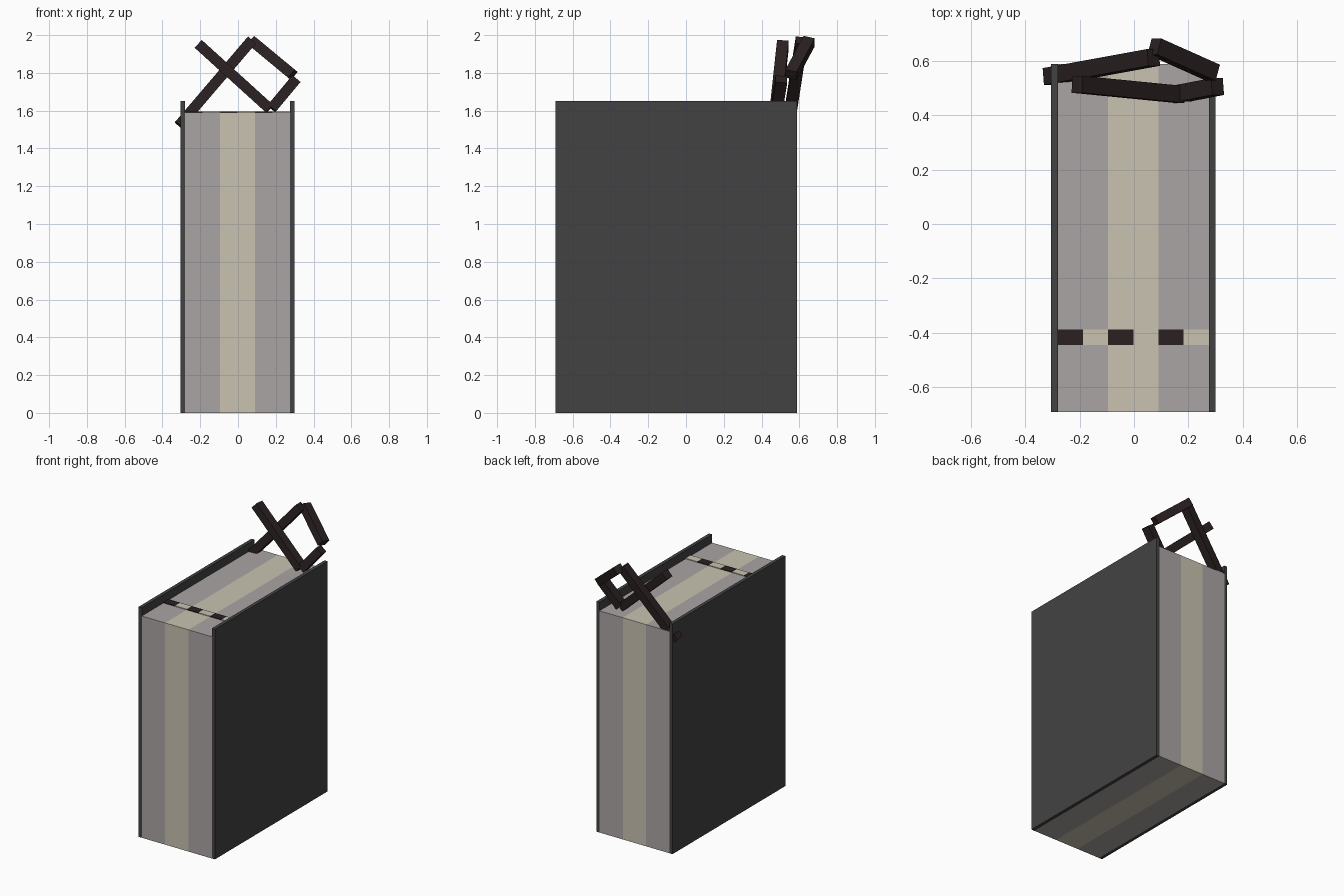
import bpy, bmesh
from mathutils import Vector, Matrix

if "Cube" in bpy.data.objects:
    bpy.data.objects.remove(bpy.data.objects["Cube"])


def material(name, rgb):
    m = bpy.data.materials.new(name)
    m.diffuse_color = (*rgb, 1)
    m.use_nodes = True
    m.node_tree.nodes["Principled BSDF"].inputs["Base Color"].default_value = m.diffuse_color
    return m


GREY = material("warm grey", (0.40, 0.375, 0.37))
CREAM = material("cream", (0.58, 0.54, 0.44))
CHARCOAL = material("charcoal", (0.055, 0.055, 0.055))
BROWN = material("dark brown", (0.024, 0.015, 0.015))


def finish(name, bm, mats):
    me = bpy.data.meshes.new(name)
    bm.to_mesh(me)
    bm.free()
    for m in mats:
        me.materials.append(m)
    ob = bpy.data.objects.new(name, me)
    bpy.context.collection.objects.link(ob)
    return ob


def box_bm(lo, hi):
    lo, hi = Vector(lo), Vector(hi)
    bm = bmesh.new()
    size = hi - lo
    bmesh.ops.create_cube(bm, size=1, matrix=Matrix.Translation((lo + hi) / 2)
                          @ Matrix.Diagonal((*size, 1)))
    return bm


def cut_x(bm, xs):
    for x in xs:
        bmesh.ops.bisect_plane(bm, geom=bm.verts[:] + bm.edges[:] + bm.faces[:],
                               plane_co=(x, 0, 0), plane_no=(1, 0, 0))


Y0, Y1, TOP = -0.69, 0.588, 1.59
X0, X1 = -0.28, 0.275

# Core block with a cream centre stripe running all the way round
bm = box_bm((X0, Y0, 0), (X1, Y1, TOP))
cut_x(bm, (-0.095, 0.09))
for f in bm.faces:
    f.material_index = int(-0.095 < f.calc_center_median().x < 0.09)
finish("core_block", bm, [GREY, CREAM])

# Tall side covers
for name, a, b in (("left_cover", -0.305, X0), ("right_cover", X1, 0.30)):
    finish(name, box_bm((a, Y0, 0), (b, Y1, 1.65)), [CHARCOAL])

# Thin checkered band across the top
step = (X1 - X0) / 6
bm = box_bm((X0, -0.445, TOP), (X1, -0.387, TOP + 0.005))
cut_x(bm, [X0 + step * i for i in range(1, 6)])
for f in bm.faces:
    i = int((f.calc_center_median().x - X0) / step)
    f.material_index = i % 2
finish("checkered_band", bm, [BROWN, CREAM])


# Bent strap: four square bars laid between end points
def bar(name, a, b, width=0.056, depth=0.062):
    a, b = Vector(a), Vector(b)
    axis = (b - a).normalized()
    side = Vector((0, 1, 0)).cross(axis).normalized()
    rot = Matrix((side, axis.cross(side), axis)).transposed().to_4x4()
    bm = bmesh.new()
    bmesh.ops.create_cube(bm, size=1, matrix=Matrix.Translation((a + b) / 2) @ rot
                          @ Matrix.Diagonal((width, depth, (b - a).length, 1)))
    finish(name, bm, [BROWN])


bar("strap_rising", (-0.312, 0.542, 1.522), (0.072, 0.612, 1.972))
bar("strap_peak", (0.075, 0.652, 1.968), (0.290, 0.556, 1.790))
bar("strap_return", (0.307, 0.505, 1.767), (0.178, 0.480, 1.612))
bar("strap_crossing", (0.168, 0.476, 1.610), (-0.209, 0.513, 1.952))
